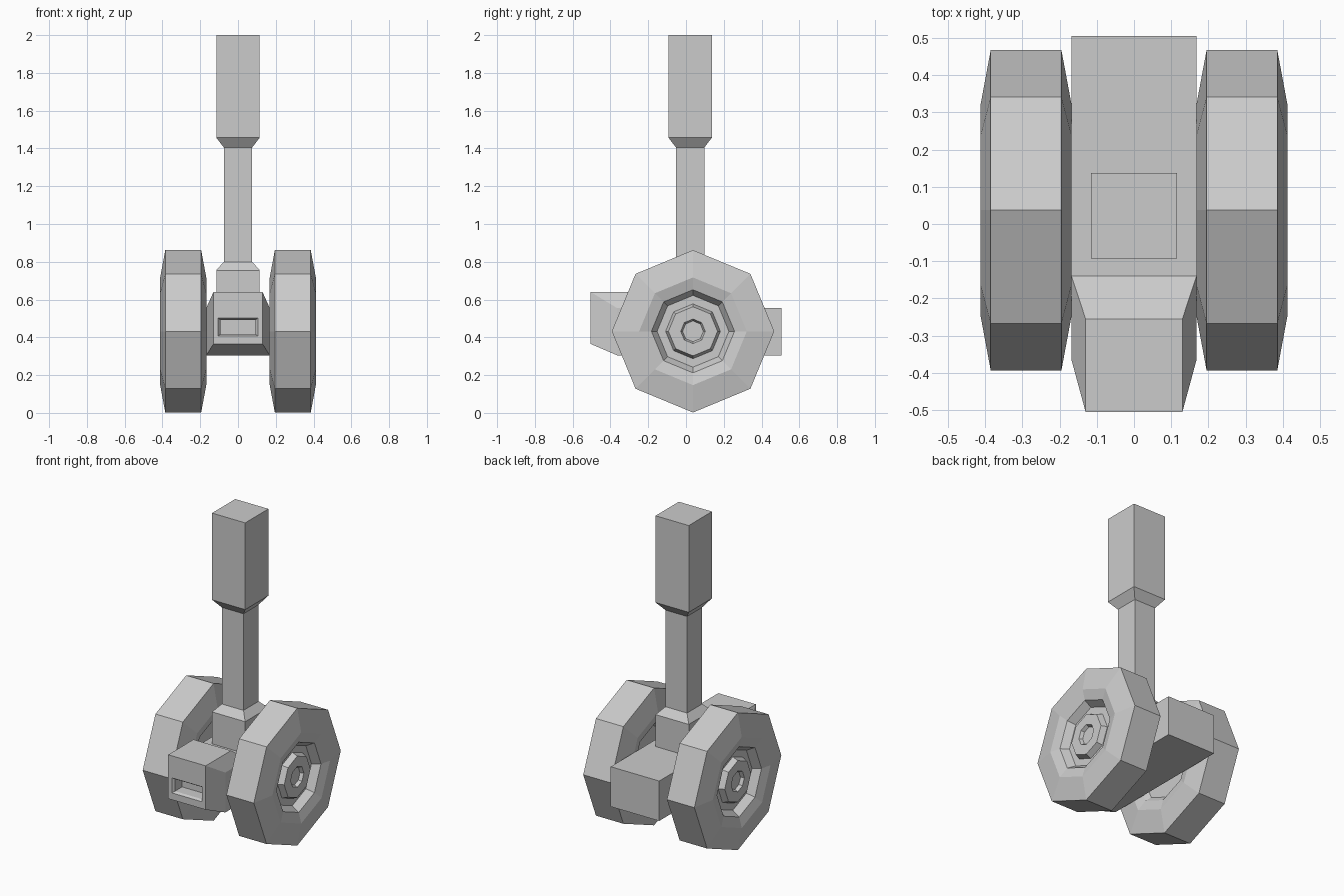
import bpy, bmesh
from math import sin, cos, pi

if "Cube" in bpy.data.objects:
    bpy.data.objects.remove(bpy.data.objects["Cube"])


def finish(bm, name):
    bmesh.ops.recalc_face_normals(bm, faces=bm.faces)
    mesh = bpy.data.meshes.new(name)
    bm.to_mesh(mesh)
    bm.free()
    obj = bpy.data.objects.new(name, mesh)
    bpy.context.collection.objects.link(obj)
    return obj


def loft(bm, rings):
    """Bridge vertex rings and cap both ends; returns the last cap."""
    loops = [[bm.verts.new(p) for p in ring] for ring in rings]
    n = len(loops[0])
    for a, b in zip(loops, loops[1:]):
        for i in range(n):
            j = (i + 1) % n
            bm.faces.new((a[i], a[j], b[j], b[i]))
    bm.faces.new(loops[0])
    return bm.faces.new(loops[-1])


# Wheels: octagonal profile (radius, x) from the inner side to the hub cap
profile = [(0.19, 0.21), (0.22, 0.183), (0.285, 0.168), (0.43, 0.195),
           (0.43, 0.385), (0.285, 0.412), (0.22, 0.395), (0.19, 0.35),
           (0.145, 0.35), (0.13, 0.385), (0.065, 0.385), (0.055, 0.365)]
for side, label in ((-1, "left"), (1, "right")):
    bm = bmesh.new()
    loft(bm, [[(side * x, 0.037 + r * cos(k * pi / 4), 0.432 + r * sin(k * pi / 4))
               for k in range(8)] for r, x in profile])
    finish(bm, label + "_wheel")

# Strut: square section, wide at both ends
bm = bmesh.new()
sections = [(0.115, 0.5), (0.115, 0.755), (0.075, 0.80),
            (0.075, 1.405), (0.115, 1.457), (0.115, 2.0)]
loft(bm, [[(sx * h, 0.022 + sy * h, z)
           for sx, sy in ((-1, -1), (1, -1), (1, 1), (-1, 1))] for h, z in sections])
finish(bm, "strut")

# Axle housing: box with a raised, narrowed nose
bm = bmesh.new()
W, N = 0.168, 0.13
body = [(W, 0.505, 0.305), (W, 0.505, 0.555), (W, -0.14, 0.555),
        (W, -0.365, 0.555), (W, -0.365, 0.305)]
nose = [(N, -0.255, 0.64), (N, -0.505, 0.64), (N, -0.505, 0.365)]
R, L = [[bm.verts.new((s * x, y, z)) for x, y, z in body + nose] for s in (1, -1)]
for v in (R, L):
    for idx in ((0, 1, 2, 3, 4), (2, 5, 6, 3), (3, 6, 7, 4)):
        bm.faces.new([v[i] for i in idx])
outline = [0, 1, 2, 5, 6, 7, 4]
for a, b in zip(outline, outline[1:] + outline[:1]):
    face = bm.faces.new((R[a], R[b], L[b], L[a]))
    if (a, b) == (6, 7):
        front = face
bmesh.ops.recalc_face_normals(bm, faces=bm.faces)

# Recessed slot in the nose
for hx, z0, z1, y in ((0.105, 0.408, 0.502, -0.505), (0.093, 0.416, 0.492, -0.49),
                      (0.093, 0.416, 0.492, -0.42)):
    bmesh.ops.inset_individual(bm, faces=[front], thickness=0.01)
    mid = front.calc_center_median().z
    for v in front.verts:
        v.co = (hx if v.co.x > 0 else -hx, y, z1 if v.co.z > mid else z0)
finish(bm, "axle_housing")
